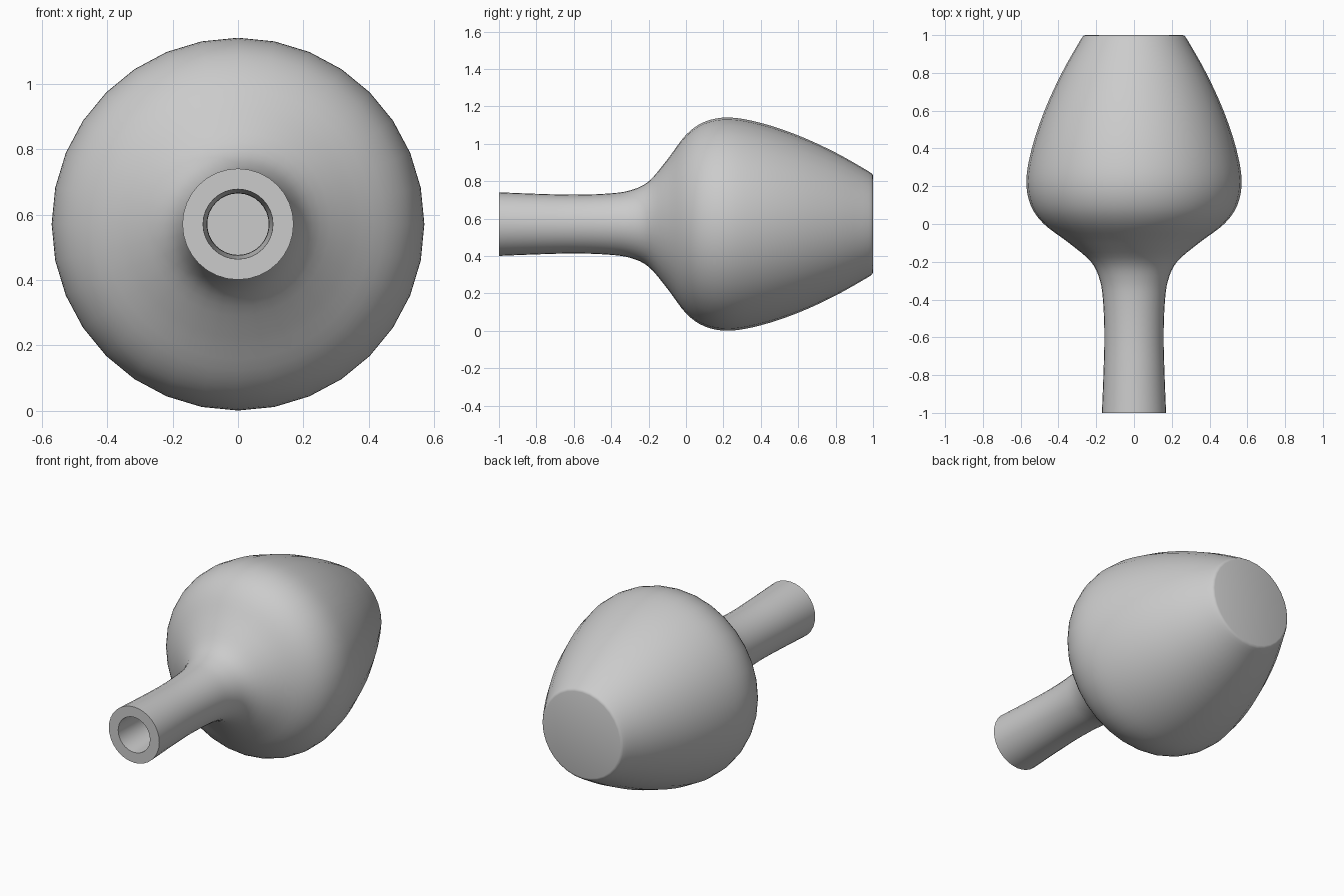
import bpy, bmesh, math
from mathutils import Vector
from mathutils.geometry import interpolate_bezier

if "Cube" in bpy.data.objects:
    bpy.data.objects.remove(bpy.data.objects["Cube"])

SIDES, AXIS_Z, WALL = 32, 0.571, 0.063

# Outer profile from the open neck to the rounded blunt end: (y, radius)
outline = [(-1, .170), (-.8, .162), (-.6, .157), (-.42, .163), (-.3, .180),
           (-.2, .228), (-.1, .345), (0, .477), (.1, .547), (.23, .570),
           (.4, .541), (.6, .474), (.8, .382), (.975, .283)]


def smooth(points, steps=4):
    """Pass a smooth curve through the profile points."""
    pts = [Vector((y, r, 0)) for y, r in points]
    n = len(pts)
    tangent = [(pts[min(i + 1, n - 1)] - pts[max(i - 1, 0)]) / 6 for i in range(n)]
    out = [pts[0]]
    for i in range(n - 1):
        out += interpolate_bezier(pts[i], pts[i] + tangent[i],
                                  pts[i + 1] - tangent[i + 1], pts[i + 1], steps + 1)[1:]
    return out


outer = smooth(outline)

# Hollow inside: outer profile moved inward by the wall thickness
inner = []
for i, p in enumerate(outer):
    d = (outer[min(i + 1, len(outer) - 1)] - outer[max(i - 1, 0)]).normalized()
    inner.append((p.x + d.y * WALL, p.y - d.x * WALL))
inner[0] = (-1, outer[0].y - WALL)
inner = [q for q in inner if q[0] < 1 - WALL]

# Full section: inside floor, inside wall, neck rim, outside wall, rounded end
section = [(1 - WALL, inner[-1][1] - .01)] + inner[::-1]
section += [(p.x, p.y) for p in outer] + [(.99, .273), (.997, .267), (1, .257)]

# Revolve the section around the y axis
bm = bmesh.new()
rings = []
for y, r in section:
    rings.append([bm.verts.new((r * math.cos(a), y, AXIS_Z + r * math.sin(a)))
                  for a in (2 * math.pi * k / SIDES for k in range(SIDES))])
for a, b in zip(rings, rings[1:]):
    for k in range(SIDES):
        j = (k + 1) % SIDES
        bm.faces.new((a[k], a[j], b[j], b[k]))
bm.faces.new(rings[0])
bm.faces.new(rings[-1])
bmesh.ops.recalc_face_normals(bm, faces=bm.faces)

mesh = bpy.data.meshes.new("hollow_bulb")
bm.to_mesh(mesh)
bm.free()
bulb = bpy.data.objects.new("hollow_bulb", mesh)
bpy.context.collection.objects.link(bulb)
bpy.context.view_layer.objects.active = bulb
bulb.select_set(True)
bpy.ops.object.shade_smooth_by_angle(angle=math.radians(50))
